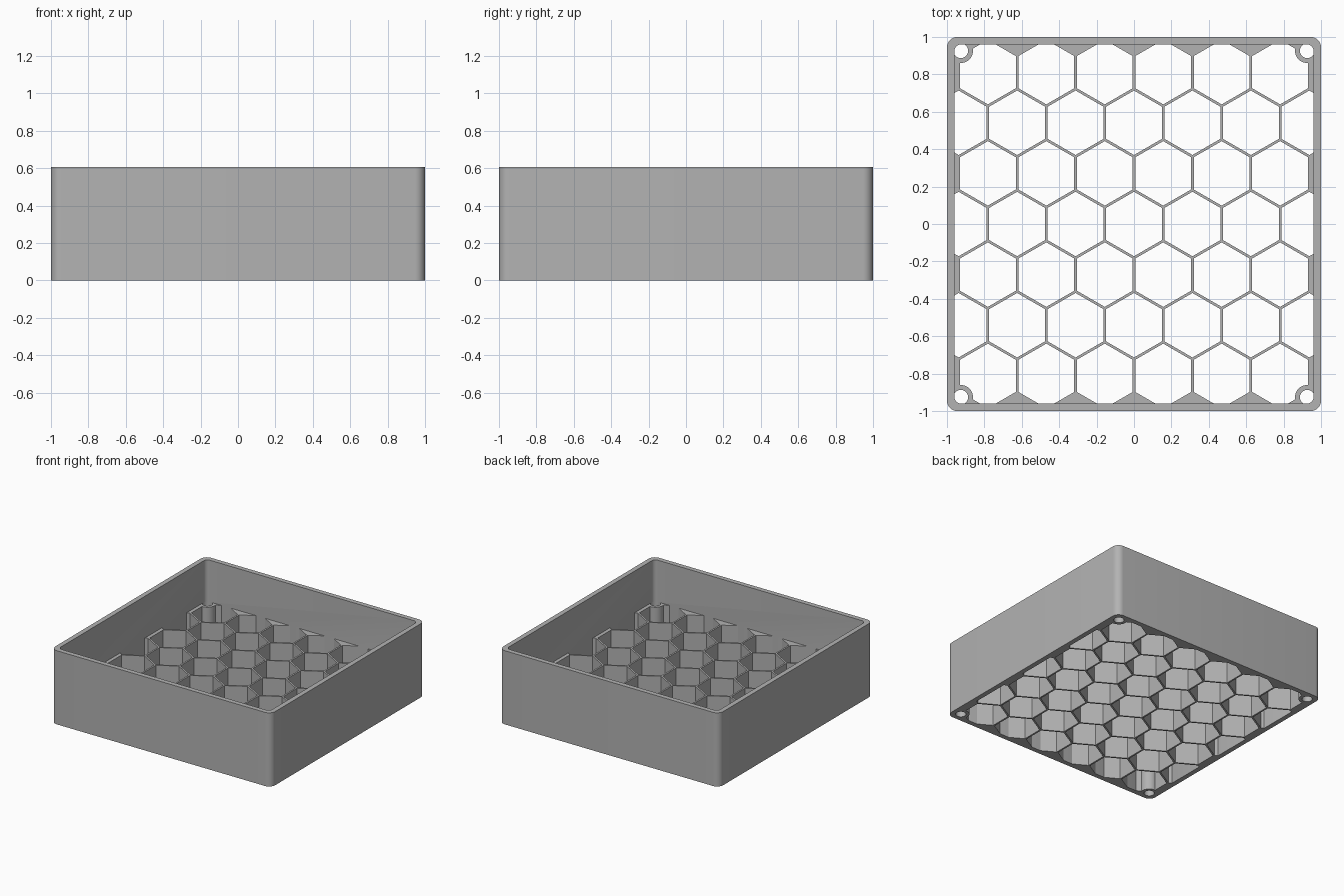
import bpy
import bmesh
import math

if "Cube" in bpy.data.objects:
    bpy.data.objects.remove(bpy.data.objects["Cube"], do_unlink=True)

HEIGHT = 0.605     # outer wall height
GRID_TOP = 0.262   # honeycomb thickness
INNER = 0.96       # half width of the opening
PITCH = 0.3125     # spacing of cells along x
ROW = PITCH * math.sqrt(3) / 2
CELL_R = (PITCH - 0.014) / math.sqrt(3)
CORNER = 0.926     # screw hole position

grey = bpy.data.materials.new("matte grey")
grey.use_nodes = True
grey.diffuse_color = (0.45, 0.45, 0.45, 1)
grey.node_tree.nodes["Principled BSDF"].inputs["Base Color"].default_value = (0.45, 0.45, 0.45, 1)


def circle(cx, cy, r, n, start=0.0):
    return [(cx + r * math.cos(start + math.tau * i / n),
             cy + r * math.sin(start + math.tau * i / n)) for i in range(n)]


def rounded_square(half, r, steps=8):
    pts = []
    for q, (sx, sy) in enumerate([(1, 1), (-1, 1), (-1, -1), (1, -1)]):
        for i in range(steps + 1):
            a = math.pi / 2 * (q + i / steps)
            pts.append((sx * (half - r) + r * math.cos(a), sy * (half - r) + r * math.sin(a)))
    return pts


def prisms(name, outlines, z0, z1):
    """One object holding an upright prism for each outline."""
    bm = bmesh.new()
    for pts in outlines:
        low = [bm.verts.new((x, y, z0)) for x, y in pts]
        high = [bm.verts.new((x, y, z1)) for x, y in pts]
        bm.faces.new(low[::-1])
        bm.faces.new(high)
        for i in range(len(pts)):
            j = (i + 1) % len(pts)
            bm.faces.new((low[i], low[j], high[j], high[i]))
    mesh = bpy.data.meshes.new(name)
    bm.to_mesh(mesh)
    bm.free()
    mesh.materials.append(grey)
    obj = bpy.data.objects.new(name, mesh)
    bpy.context.collection.objects.link(obj)
    return obj


def combine(obj, steps):
    """Apply boolean steps in order, then smooth the round parts."""
    for operation, other in steps:
        mod = obj.modifiers.new(operation, 'BOOLEAN')
        mod.operation = operation
        mod.object = other
        mod.solver = 'EXACT'
    bpy.context.view_layer.update()
    graph = bpy.context.evaluated_depsgraph_get()
    mesh = bpy.data.meshes.new_from_object(obj.evaluated_get(graph))
    obj.modifiers.clear()
    obj.data = mesh
    bpy.ops.object.select_all(action='DESELECT')
    obj.select_set(True)
    bpy.context.view_layer.objects.active = obj
    bpy.ops.object.shade_smooth_by_angle(angle=math.radians(30))


corners = [(sx * CORNER, sy * CORNER) for sx in (-1, 1) for sy in (-1, 1)]

# Staggered hexagonal cells
cells = []
for row in range(-3, 4):
    shift = PITCH / 2 if row % 2 else 0
    for col in range(-4, 4):
        x = col * PITCH + shift
        if abs(x) < 1:
            cells.append(circle(x, row * ROW, CELL_R, 6, math.pi / 6))

# Cutters
opening = prisms("opening_cutter", [rounded_square(INNER, 0.035)], -0.2, 1)
cell_cutter = prisms("cell_cutter", cells, -0.2, 0.5)
holes = prisms("hole_cutter", [circle(x, y, 0.039, 32) for x, y in corners], -0.1, GRID_TOP + 0.0005)
tall_holes = prisms("tall_hole_cutter", [circle(x, y, 0.039, 32) for x, y in corners], -0.1, 0.5)

# Outer wall
wall = prisms("outer_wall", [rounded_square(1, 0.055)], 0, HEIGHT)
combine(wall, [('DIFFERENCE', opening), ('DIFFERENCE', holes)])

# Honeycomb floor with corner bosses
bosses = prisms("corner_bosses", [circle(x, y, 0.065, 40) for x, y in corners], 0, GRID_TOP)
floor = prisms("honeycomb_floor", [rounded_square(INNER + 0.002, 0.033)], 0, GRID_TOP)
combine(floor, [('DIFFERENCE', cell_cutter), ('UNION', bosses), ('DIFFERENCE', tall_holes)])

for helper in (opening, cell_cutter, holes, tall_holes, bosses):
    bpy.data.objects.remove(helper, do_unlink=True)
